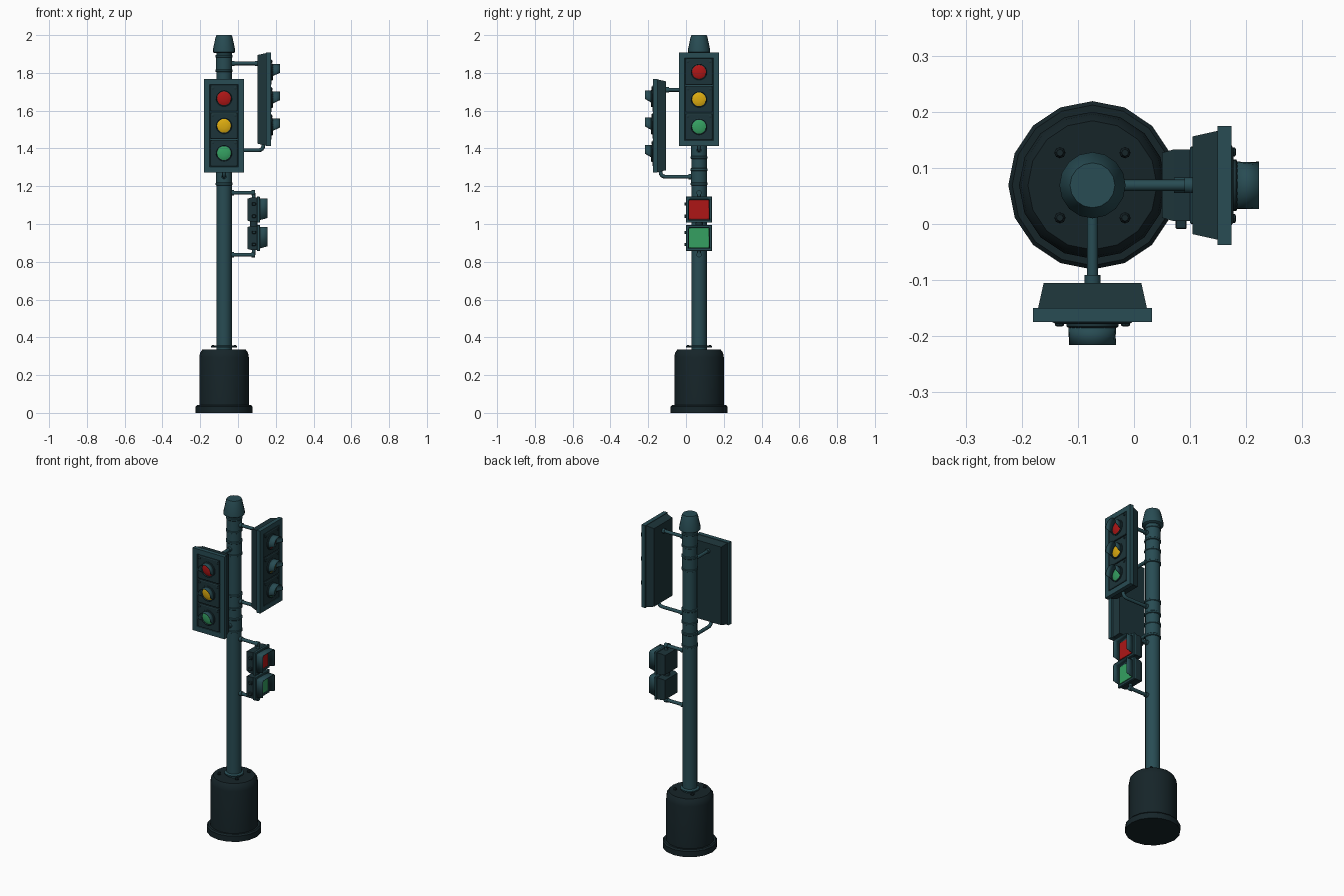
import bpy, bmesh
from math import pi, sin, cos, radians
from mathutils import Matrix, Vector

if "Cube" in bpy.data.objects:
    bpy.data.objects.remove(bpy.data.objects["Cube"])

POLE = Matrix.Translation((-0.074, 0.069, 0))       # pole axis
SIDE = POLE @ Matrix.Rotation(pi / 2, 4, 'Z')       # same frame, facing +x


def material(name, rgb):
    m = bpy.data.materials.new(name)
    m.diffuse_color = (*rgb, 1)
    m.use_nodes = True
    m.node_tree.nodes["Principled BSDF"].inputs["Base Color"].default_value = m.diffuse_color
    return m


TEAL = material("teal_paint", (0.021, 0.072, 0.087))
DARK = material("dark_teal", (0.012, 0.034, 0.041))
BASE = material("base_dark", (0.008, 0.018, 0.022))
RED = material("red_lens", (0.42, 0.008, 0.008))
AMBER = material("amber_lens", (0.72, 0.41, 0.005))
GREEN = material("green_lens", (0.035, 0.35, 0.12))


def finish(name, bm, mat, M, bevel=0, smooth=True):
    bmesh.ops.recalc_face_normals(bm, faces=bm.faces)
    me = bpy.data.meshes.new(name)
    bm.to_mesh(me)
    bm.free()
    ob = bpy.data.objects.new(name, me)
    bpy.context.collection.objects.link(ob)
    ob.matrix_world = M
    me.materials.append(mat)
    if bevel:
        b = ob.modifiers.new("bevel", 'BEVEL')
        b.width, b.segments = bevel, 1
    if smooth:
        bpy.ops.object.select_all(action='DESELECT')
        ob.select_set(True)
        bpy.context.view_layer.objects.active = ob
        bpy.ops.object.shade_smooth_by_angle(angle=radians(35))
    return ob


def lathe(name, profile, mat, M, n=16):
    """Solid of revolution about z from (radius, height) points, capped."""
    bm = bmesh.new()
    rings = [[bm.verts.new((r * cos(2 * pi * i / n), r * sin(2 * pi * i / n), h))
              for i in range(n)] for r, h in profile]
    for a, b in zip(rings, rings[1:]):
        for i in range(n):
            bm.faces.new((a[i], a[(i + 1) % n], b[(i + 1) % n], b[i]))
    bm.faces.new(rings[0])
    bm.faces.new(rings[-1])
    return finish(name, bm, mat, M)


def loft(name, sections, mat, M, bevel=0):
    """Rectangular sections (half width, half height, y), capped."""
    bm = bmesh.new()
    rings = [[bm.verts.new((sx * w, y, sz * h))
              for sx, sz in ((-1, -1), (1, -1), (1, 1), (-1, 1))] for w, h, y in sections]
    for a, b in zip(rings, rings[1:]):
        for i in range(4):
            bm.faces.new((a[i], a[(i + 1) % 4], b[(i + 1) % 4], b[i]))
    bm.faces.new(rings[0])
    bm.faces.new(rings[-1])
    return finish(name, bm, mat, M, bevel, False)


def shell(name, back, front, mat, M, t):
    """Open hood between two matching polylines."""
    bm = bmesh.new()
    a = [bm.verts.new(p) for p in back]
    b = [bm.verts.new(p) for p in front]
    for i in range(len(a) - 1):
        bm.faces.new((a[i], a[i + 1], b[i + 1], b[i]))
    ob = finish(name, bm, mat, M)
    s = ob.modifiers.new("thickness", 'SOLIDIFY')
    s.thickness, s.offset = t, 0
    return ob


def pipe(name, pts, M, r=0.01, bend=0.028):
    """Tube through points with rounded corners."""
    pts = [Vector(p) for p in pts]
    path = [pts[0]]
    for p, q, s in zip(pts, pts[1:], pts[2:]):
        a, b = q + (p - q).normalized() * bend, q + (s - q).normalized() * bend
        path += [a * (1 - t) ** 2 + q * 2 * t * (1 - t) + b * t * t for t in (0, .25, .5, .75, 1)]
    path.append(pts[-1])
    cu = bpy.data.curves.new(name, 'CURVE')
    cu.dimensions, cu.bevel_depth, cu.bevel_resolution, cu.use_fill_caps = '3D', r, 2, True
    sp = cu.splines.new('POLY')
    sp.points.add(len(path) - 1)
    for pt, co in zip(sp.points, path):
        pt.co = (*co, 1)
    ob = bpy.data.objects.new(name, cu)
    bpy.context.collection.objects.link(ob)
    ob.matrix_world = M
    cu.materials.append(TEAL)
    bpy.ops.object.select_all(action='DESELECT')
    ob.select_set(True)
    bpy.context.view_layer.objects.active = ob
    bpy.ops.object.convert(target='MESH')


def at(M, x, y, z):
    return M @ Matrix.Translation((x, y, z))


FACE = Matrix.Rotation(pi / 2, 4, 'X')              # lathe axis pointing forward

# Base drum, mounting plate and bolts
lathe("base_drum", [(.15, 0), (.15, .034), (.143, .042), (.131, .042), (.131, .295),
                    (.127, .318), (.115, .335)], BASE, POLE)
loft("base_plate", [(.078, .078, -.014), (.078, .078, 0)], DARK, at(POLE, 0, 0, .333) @ FACE)
for sx in (-1, 1):
    for sy in (-1, 1):
        lathe("plate_bolt", [(.01, 0), (.01, .008), (.006, .014)], BASE,
              at(POLE, sx * .058, sy * .058, .345), 8)

# Pole and cap
lathe("pole", [(.041, .335), (.041, 1.92)], TEAL, POLE)
lathe("pole_foot_collar", [(.053, .345), (.053, .352), (.042, .358)], TEAL, POLE)
lathe("pole_cap", [(.05, 1.905), (.059, 1.91), (.059, 1.922), (.045, 1.988), (.04, 2)], TEAL, POLE)
for z in (1.85, 1.71, 1.39, 1.25):
    lathe("clamp_band", [(.041, z - .046), (.046, z - .043), (.046, z - .034), (.043, z - .031),
                         (.043, z + .031), (.046, z + .034), (.046, z + .043), (.041, z + .046)],
          TEAL, POLE)


def vehicle_signal(M, zc, front, tip):
    """Three-lamp head facing local -y, front = distance of its face from the pole."""
    H = at(M, 0, -front, zc)
    loft("signal_housing", [(.087, .235, .07), (.097, .245, .025)], DARK, H)
    # rim plate with recessed middle
    loft("signal_rim", [(.106, .248, .025), (.106, .248, 0), (.076, .218, 0), (.073, .215, .01)],
         TEAL, H)
    for i, lens in enumerate((RED, AMBER, GREEN)):
        z = .145 * (1 - i)
        loft("lamp_door", [(.071, .07, .012), (.071, .07, 0), (.066, .065, -.003)], DARK,
             at(H, 0, 0, z))
        L = at(H, 0, 0, z) @ FACE
        lathe("lens_ring", [(.046, 0), (.046, .008), (.041, .011), (.039, .005)], DARK, L, 20)
        lathe("lens", [(.039, .004), (.03, .008), (.015, .011)], lens, L, 20)
        n = 16
        arc = lambda lo, hi, h: [(.041 * cos(radians(lo + (hi - lo) * k / n)),
                                  .041 * sin(radians(lo + (hi - lo) * k / n)), h)
                                 for k in range(n + 1)]
        shell("lamp_visor", arc(-35, 215, .006), arc(-5, 185, tip), TEAL, L, .003)
        for s in (-1, 1):
            lathe("door_knob", [(.008, 0), (.008, .004), (.004, .006)], DARK,
                  at(H, s * .059, -.002, z + .055) @ FACE, 8)
    # upper straight arm, lower bent arm, collars
    back, zu, zl = -front + .07, zc + .19, zc - .27
    pipe("upper_arm", [(0, -.03, zu), (0, back - .01, zu)], M)
    pipe("lower_arm", [(0, -.03, zl), (0, -front + .04, zl), (0, -front + .04, zc - .235)], M)
    for y, z in ((-.038, zu), (back + .014, zu), (-.038, zl)):
        lathe("arm_collar", [(.014, 0), (.014, .018)], TEAL, at(M, 0, y, z) @ FACE, 12)


vehicle_signal(POLE, 1.52, .244, .041)
vehicle_signal(SIDE, 1.66, .248, .049)

# Pedestrian signal: two stacked square lamps facing +x
for zc, lens in ((1.076, RED), (.926, GREEN)):
    B = at(SIDE, 0, 0, zc)
    loft("crossing_box", [(.058, .058, -.124), (.064, .064, -.145), (.064, .064, -.174)], DARK, B)
    loft("crossing_frame", [(.069, .069, -.174), (.069, .069, -.19), (.055, .055, -.19),
                            (.053, .053, -.184)], TEAL, B, .002)
    loft("crossing_lens", [(.052, .052, -.18), (.052, .052, -.19), (.048, .048, -.192)], lens, B)
    hood = lambda y, zb: [(-.056, y, zb), (-.056, y, .048), (-.048, y, .056),
                          (.048, y, .056), (.056, y, .048), (.056, y, zb)]
    shell("crossing_hood", hood(-.188, -.056), hood(-.231, -.044), TEAL, B, .004)
    for s in (-1, 1):
        loft("crossing_hinge", [(.008, .008, -.168), (.008, .008, -.148)], DARK,
             at(B, -.07, 0, s * .03 if s > 0 else -.035), .002)
lathe("crossing_joint", [(.02, .985), (.02, 1.02)], DARK, at(SIDE, 0, -.157, 0), 12)
for z, s in ((1.165, 1), (.837, -1)):
    pipe("crossing_arm", [(0, -.03, z), (0, -.157, z), (0, -.157, z - s * .04)], SIDE, .01, .008)
    lathe("arm_collar", [(.014, 0), (.014, .016)], TEAL, at(SIDE, 0, -.038, z) @ FACE, 12)
    lathe("arm_collar", [(.014, 0), (.014, .02)], TEAL, at(SIDE, 0, -.145, z) @ FACE, 12)
